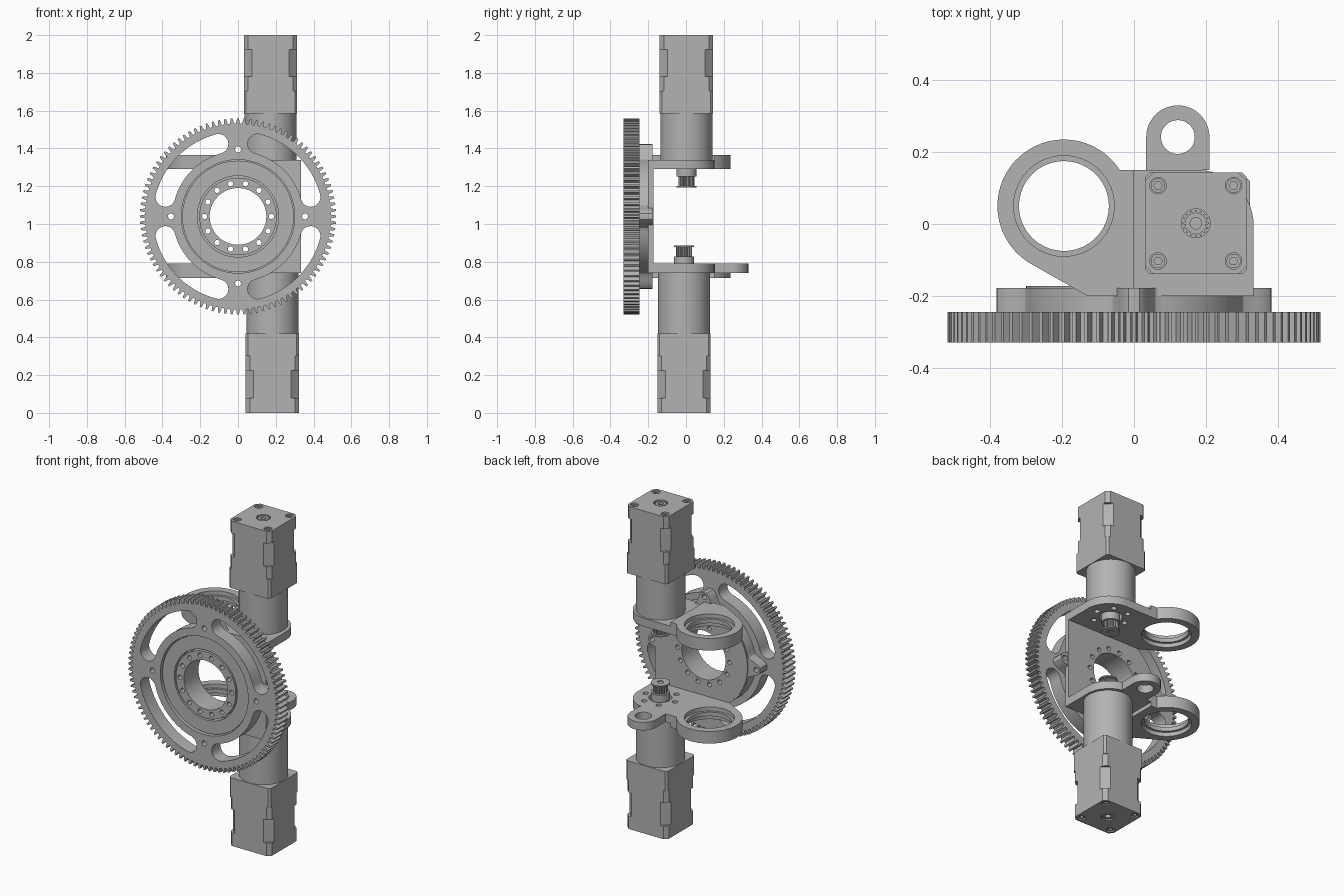
import bpy, bmesh
from math import sin, cos, pi, radians, exp

if "Cube" in bpy.data.objects:
    bpy.data.objects.remove(bpy.data.objects["Cube"])

metal = bpy.data.materials.new("plain_grey")
metal.use_nodes = True
metal.diffuse_color = (0.45, 0.45, 0.45, 1)
metal.node_tree.nodes["Principled BSDF"].inputs["Base Color"].default_value = (0.45, 0.45, 0.45, 1)

MID = 1.04          # height of the gear axis
parts = []


# --- outline helpers (lists of 2D points) ---
def arc(cx, cy, r, a0, a1, n=24):
    angles = [radians(a0 + (a1 - a0) * i / n) for i in range(n + 1)]
    return [(cx + r * cos(a), cy + r * sin(a)) for a in angles]


def circle(cx, cy, r, n=48):
    return arc(cx, cy, r, 0, 360, n)[:-1]


def hole_ring(cx, cy, radius, r, count, start=0):
    return [circle(cx + radius * cos(start + 2 * pi * i / count),
                   cy + radius * sin(start + 2 * pi * i / count), r, 16)
            for i in range(count)]


def cog(cx, cy, root, tip, teeth):
    pts = []
    for i in range(teeth):
        for frac, r in ((-0.32, root), (-0.15, tip), (0.15, tip), (0.32, root)):
            a = 2 * pi * (i + frac) / teeth
            pts.append((cx + r * cos(a), cy + r * sin(a)))
    return pts


def cut_square(cx, cy, h, c):
    k = h - c
    return [(cx + x, cy + y) for x, y in ((k, -h), (h, -k), (h, k), (k, h),
                                          (-k, h), (-h, k), (-h, -k), (-k, -h))]


def arc_slot(cx, cy, radius, half, a0, a1):
    p, q = radians(a0), radians(a1)
    return (arc(cx, cy, radius + half, a0, a1)
            + arc(cx + radius * cos(q), cy + radius * sin(q), half, a1, a1 + 180, 12)[1:]
            + arc(cx, cy, radius - half, a1, a0)[1:]
            + arc(cx + radius * cos(p), cy + radius * sin(p), half, a0 + 180, a0 + 360, 12)[1:-1])


def slab(name, loops, a, b, axis="z"):
    """Extrude an outline with holes from a to b along z or y."""
    cu = bpy.data.curves.new(name, "CURVE")
    cu.dimensions, cu.fill_mode = "2D", "BOTH"
    cu.extrude = abs(b - a) / 2
    for pts in loops:
        sp = cu.splines.new("POLY")
        sp.points.add(len(pts) - 1)
        for p, (u, v) in zip(sp.points, pts):
            p.co = (u, v, 0, 1)
        sp.use_cyclic_u = True
    tmp = bpy.data.objects.new(name + "_outline", cu)
    bpy.context.collection.objects.link(tmp)
    graph = bpy.context.evaluated_depsgraph_get()
    me = bpy.data.meshes.new_from_object(tmp.evaluated_get(graph))
    bpy.data.objects.remove(tmp)
    bm = bmesh.new()
    bm.from_mesh(me)
    bmesh.ops.remove_doubles(bm, verts=bm.verts, dist=0.00005)
    bmesh.ops.recalc_face_normals(bm, faces=bm.faces)
    bm.to_mesh(me)
    bm.free()
    me.name = name
    me.materials.clear()
    me.materials.append(metal)
    ob = bpy.data.objects.new(name, me)
    bpy.context.collection.objects.link(ob)
    if axis == "y":
        ob.rotation_euler = (pi / 2, 0, 0)
        ob.location = (0, (a + b) / 2, 0)
    else:
        ob.location = (0, 0, (a + b) / 2)
    parts.append(ob)


# --- large ring gear with four curved slots ---
lobe_holes = hole_ring(0, MID, 0.355, 0.016, 4)
slots = [arc_slot(0, MID, 0.398, 0.052, q + 15, q + 75) for q in (0, 90, 180, 270)]
slab("ring_gear", [cog(0, MID, 0.492, 0.519, 96), circle(0, MID, 0.30, 96)]
     + slots + lobe_holes, -0.33, -0.245, "y")

# --- bearing inside the gear ---
bore = circle(0, MID, 0.15, 64)
bolts = hole_ring(0, MID, 0.177, 0.014, 14)
slab("bearing_outer", [circle(0, MID, 0.295, 96), circle(0, MID, 0.215, 64)], -0.315, -0.245, "y")
slab("bearing_web", [circle(0, MID, 0.3, 96), bore] + bolts, -0.27, -0.24, "y")
slab("bearing_hub", [circle(0, MID, 0.205, 64), bore] + bolts, -0.315, -0.27, "y")

# --- lobed flange behind the gear ---
lobed = []
for i in range(160):
    a = 2 * pi * i / 160
    off = (a + pi / 4) % (pi / 2) - pi / 4
    r = 0.305 + 0.078 * exp(-(abs(off) / 0.135) ** 3)
    lobed.append((r * cos(a), MID + r * sin(a)))
slab("lobed_flange", [lobed, bore] + bolts + lobe_holes, -0.245, -0.178, "y")

# --- upright wall of the bracket ---
wall = [(0.333, 0.74), (0.333, 1.34)] + arc(0, MID, 0.30, 90, 270, 40)
slab("bracket_wall", [wall, bore] + bolts, -0.20, -0.172, "y")


# --- one side of the assembly: shelf, ring holder, motor and pulley ---
def side(label, s, cx, cy, block, cap, idler):
    def add(name, loops, z0, z1):
        slab(label + "_" + name, loops, z0, z1)

    inner, outer, thick = MID + s * 0.25, MID + s * 0.30, MID + s * 0.325

    # motor shelf
    edge = [(-0.02, -0.20), (0.333, -0.20)] + arc(0.178, -0.005, 0.155, 0, 90)
    holes = [circle(cx, cy, 0.065)] + hole_ring(cx, cy, 0.1, 0.016, 6)
    if idler:
        edge += [(0.21, 0.15)] + arc(0.122, 0.242, 0.088, 0, 180) + [(0.034, 0.15)]
        holes.append(circle(0.122, 0.242, 0.047))
    edge.append((-0.02, 0.15))
    add("motor_shelf", [edge] + holes, inner, outer)

    # ring holder with an inner lip
    holder = ([(0, -0.20), (0, 0.15)] + arc(-0.195, 0.05, 0.185, 33, 240, 48)
              + [(-0.13, -0.20)])
    lip0, lip1 = inner + s * 0.025, inner + s * 0.05
    for name, r, z0, z1 in (("inner", 0.14, inner, lip0), ("lip", 0.125, lip0, lip1),
                            ("outer", 0.14, lip1, thick)):
        add("holder_" + name, [holder, circle(-0.195, 0.05, r, 64)], z0, z1)

    # gearbox barrel and square block
    body = block + s * 0.12
    add("gearbox_barrel", [circle(cx, cy, 0.138, 64)], outer, block)
    add("gearbox_block", [cut_square(cx, cy, 0.141, 0.012)], block, body)

    # motor body, with deeper corner cuts at mid height
    screws = [(cx + i * 0.105, cy + j * 0.105) for i in (-1, 1) for j in (-1, 1)]
    add("motor_front", [cut_square(cx, cy, 0.141, 0.022)], body, body + s * 0.075)
    add("motor_core", [cut_square(cx, cy, 0.141, 0.042)], body + s * 0.075, body + s * 0.22)
    add("motor_back", [cut_square(cx, cy, 0.141, 0.022)], body + s * 0.22, cap - s * 0.02)
    add("motor_cap", [cut_square(cx, cy, 0.141, 0.022), circle(cx, cy, 0.04)]
        + [circle(x, y, 0.023, 24) for x, y in screws], cap - s * 0.02, cap)
    for i, (x, y) in enumerate(screws):
        add("screw_%d" % (i + 1), [circle(x, y, 0.02, 24), circle(x, y, 0.012, 6)],
            cap - s * 0.02, cap - s * 0.006)
    add("rear_bearing", [cog(cx, cy, 0.029, 0.037, 16), circle(cx, cy, 0.016, 24)],
        cap - s * 0.02, cap - s * 0.004)

    # drive shaft and toothed pulley
    shaft = circle(cx, cy, 0.018, 24)
    add("pulley_collar", [circle(cx, cy, 0.053), shaft], inner + s * 0.01, inner - s * 0.038)
    add("pulley_teeth", [cog(cx, cy, 0.035, 0.043, 16), shaft], inner - s * 0.038, inner - s * 0.088)
    add("pulley_rim", [circle(cx, cy, 0.053), shaft], inner - s * 0.088, inner - s * 0.096)
    add("drive_shaft", [shaft], outer, inner - s * 0.09)


side("upper", 1, 0.172, 0.002, 1.585, 2.0, False)
side("lower", -1, 0.182, -0.01, 0.42, 0.0, True)

# --- smooth the round walls, keep the edges sharp ---
bpy.ops.object.select_all(action="DESELECT")
for ob in parts:
    ob.select_set(True)
bpy.context.view_layer.objects.active = parts[0]
bpy.ops.object.shade_smooth_by_angle(angle=radians(25))
